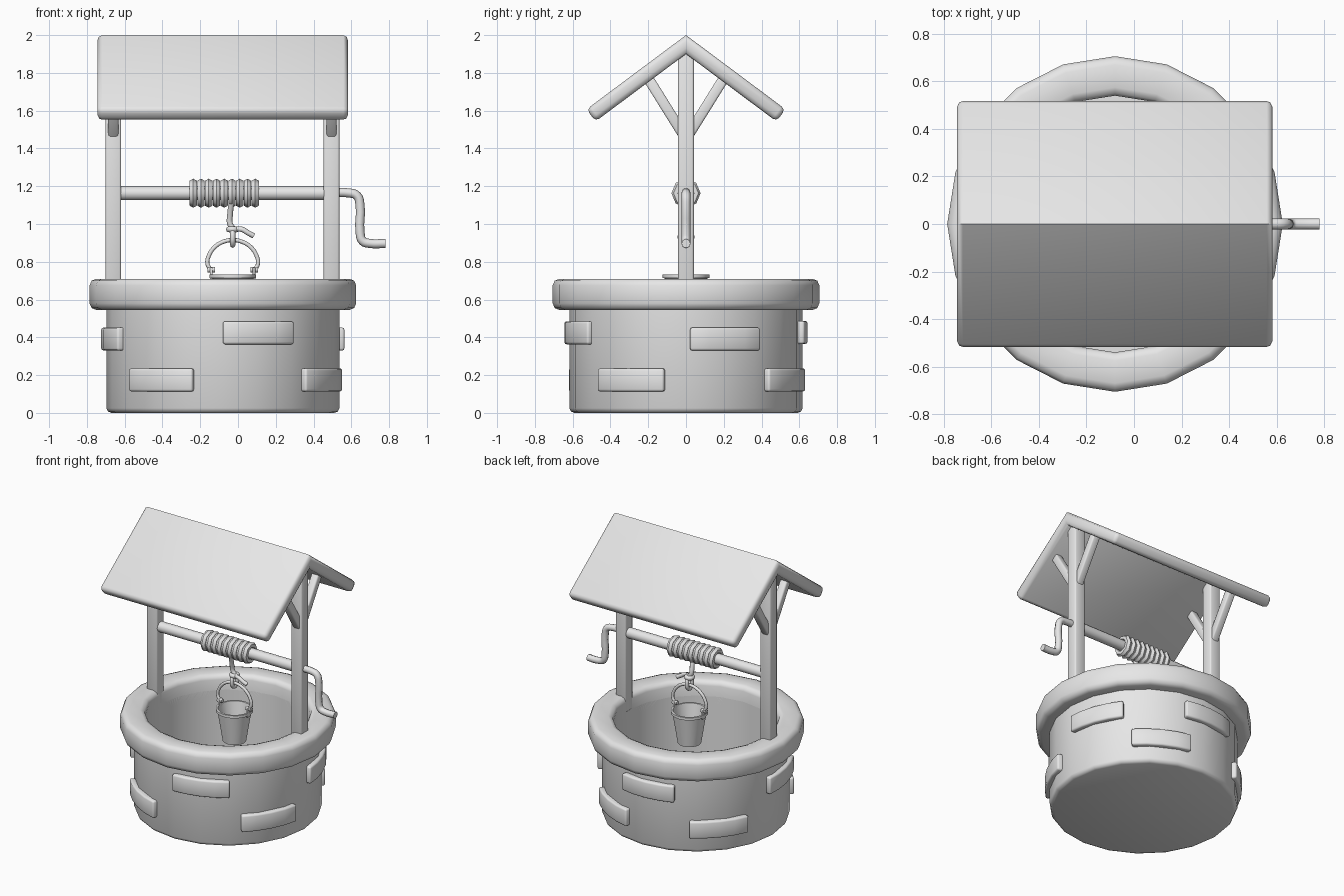
import bpy, bmesh
from math import sin, cos, pi, radians, atan2
from mathutils import Matrix, Vector

if "Cube" in bpy.data.objects:
    bpy.data.objects.remove(bpy.data.objects["Cube"])

GREY = (0.8, 0.8, 0.8, 1)
stone = bpy.data.materials.new("plain_grey")
stone.use_nodes = True
stone.diffuse_color = GREY
stone.node_tree.nodes["Principled BSDF"].inputs["Base Color"].default_value = GREY

CX = -0.08      # axis of the well
BX = -0.028     # axis of the bucket
AXLE_Z = 1.163


def style(ob, name):
    ob.name = ob.data.name = name
    ob.data.materials.clear()
    ob.data.materials.append(stone)
    bpy.ops.object.select_all(action='DESELECT')
    ob.select_set(True)
    bpy.context.view_layer.objects.active = ob
    bpy.ops.object.shade_smooth_by_angle(angle=radians(50))
    return ob


def finish(bm, name, bevel=0, limit=80):
    bmesh.ops.recalc_face_normals(bm, faces=bm.faces)
    if bevel:
        edges = [e for e in bm.edges if e.calc_face_angle(0) > radians(limit)]
        bmesh.ops.bevel(bm, geom=edges, offset=bevel, segments=2, profile=0.5, affect='EDGES')
    me = bpy.data.meshes.new(name)
    bm.to_mesh(me)
    bm.free()
    ob = bpy.data.objects.new(name, me)
    bpy.context.collection.objects.link(ob)
    return style(ob, name)


def lathe(name, profile, x, sides, closed=False):
    bm = bmesh.new()
    vs = [bm.verts.new((r, 0, z)) for r, z in profile]
    pairs = list(zip(vs, vs[1:])) + ([(vs[-1], vs[0])] if closed else [])
    edges = [bm.edges.new(p) for p in pairs]
    bmesh.ops.spin(bm, geom=vs + edges, cent=(0, 0, 0), axis=(0, 0, 1),
                   angle=2 * pi, steps=sides, use_merge=False)
    bmesh.ops.remove_doubles(bm, verts=bm.verts, dist=0.0005)
    bmesh.ops.translate(bm, verts=bm.verts, vec=(x, 0, 0))
    return finish(bm, name)


def box(name, loc, size, tilt=0, bevel=0.01):
    bm = bmesh.new()
    bmesh.ops.create_cube(bm, size=1)
    bm.transform(Matrix.Translation(loc) @ Matrix.Rotation(tilt, 4, 'X')
                 @ Matrix.Diagonal((*size, 1)))
    return finish(bm, name, bevel)


def rod(name, a, b, radius, sides=12):
    a, b = Vector(a), Vector(b)
    bpy.ops.mesh.primitive_cylinder_add(vertices=sides, radius=radius, depth=(b - a).length,
                                        location=(a + b) / 2)
    ob = bpy.context.object
    ob.rotation_euler = (b - a).to_track_quat('Z', 'Y').to_euler()
    return style(ob, name)


def tube(name, points, radius, closed=False):
    cu = bpy.data.curves.new(name, 'CURVE')
    cu.dimensions = '3D'
    cu.bevel_depth, cu.bevel_resolution = radius, 2
    cu.resolution_u = 4
    cu.use_fill_caps = True
    sp = cu.splines.new('BEZIER')
    sp.bezier_points.add(len(points) - 1)
    sp.use_cyclic_u = closed
    for p, co in zip(sp.bezier_points, points):
        p.co = co
        p.handle_left_type = p.handle_right_type = 'AUTO'
    ob = bpy.data.objects.new(name, cu)
    bpy.context.collection.objects.link(ob)
    bpy.ops.object.select_all(action='DESELECT')
    ob.select_set(True)
    bpy.context.view_layer.objects.active = ob
    bpy.ops.object.convert(target='MESH')
    return style(bpy.context.object, name)


def brick(name, start, end, z0, z1, steps=4):
    bm = bmesh.new()
    low = []
    for r, order in ((0.645, range(steps + 1)), (0.58, range(steps, -1, -1))):
        for i in order:
            a = radians(start + (end - start) * i / steps)
            low.append(bm.verts.new((CX + r * cos(a), r * sin(a), z0)))
    face = bm.faces.new(low)
    top = bmesh.ops.extrude_face_region(bm, geom=[face])["geom"]
    bmesh.ops.translate(bm, verts=[g for g in top if isinstance(g, bmesh.types.BMVert)],
                        vec=(0, 0, z1 - z0))
    return finish(bm, name, 0.012, 60)


# Stone wall with hollow inside, and the rounded rim on top
lathe("well_wall", [(0, 0), (0.59, 0), (0.608, 0.007), (0.617, 0.025), (0.617, 0.6),
                    (0.54, 0.6), (0.54, 0.06), (0, 0.06)], CX, 20)
lathe("well_rim", [(0.54, 0.545), (0.67, 0.545), (0.695, 0.555), (0.706, 0.58),
                   (0.706, 0.675), (0.695, 0.7), (0.67, 0.71), (0.575, 0.71),
                   (0.55, 0.7), (0.54, 0.675)], CX, 20, closed=True)

# Raised bricks: four in each course
for i, start in enumerate((-141, -47, 43, 121)):
    brick(f"lower_brick_{i + 1}", start, start + 36.5, 0.113, 0.236)
for i, (start, z) in enumerate(((-90, 0.363), (2, 0.33), (76, 0.365), (174, 0.33))):
    brick(f"upper_brick_{i + 1}", start, start + 36, z, z + 0.122)

# Posts and their roof braces
for side, x in (("right", -0.66), ("left", 0.495)):
    box(f"{side}_post", (x, 0, 1.26), (0.083, 0.083, 1.32))
    for end, s in (("front", -1), ("back", 1)):
        box(f"{side}_{end}_brace", (x, s * 0.103, 1.615), (0.055, 0.055, 0.38),
            -s * atan2(0.53, 0.85))

# Gabled roof
bm = bmesh.new()
ridge_out, ridge_in = (0, 2.0), (0, 1.9)
eave_out, eave_in = (0.527, 1.607), (0.479, 1.543)
outline = [ridge_out, eave_out, eave_in, ridge_in,
           (-eave_in[0], eave_in[1]), (-eave_out[0], eave_out[1])]
gable = bm.faces.new([bm.verts.new((-0.745, y, z)) for y, z in outline])
far = bmesh.ops.extrude_face_region(bm, geom=[gable])["geom"]
bmesh.ops.translate(bm, verts=[g for g in far if isinstance(g, bmesh.types.BMVert)],
                    vec=(1.328, 0, 0))
finish(bm, "roof", 0.025)

# Axle, crank and rope coils
rod("axle", (-0.66, 0, AXLE_Z), (0.495, 0, AXLE_Z), 0.037)
tube("crank", [(0.5, 0, 1.165), (0.58, 0, 1.165), (0.63, 0, 1.15), (0.646, 0, 1.1),
               (0.646, 0, 0.96), (0.66, 0, 0.91), (0.7, 0, 0.897), (0.78, 0, 0.897)], 0.024)
for i in range(9):
    bpy.ops.mesh.primitive_torus_add(location=(-0.237 + i * 0.041, 0, AXLE_Z),
                                     rotation=(0, pi / 2, 0), major_segments=8,
                                     minor_segments=6, major_radius=0.055, minor_radius=0.022)
    style(bpy.context.object, f"rope_coil_{i + 1}")

# Hanging rope with a loop, knot and loose tail
tube("rope", [(-0.035, -0.03, 1.11), (-0.042, -0.01, 1.05), (-0.042, 0, 1.0),
              (-0.02, 0, 0.968)], 0.016)
tube("rope_loop", [(BX, 0.03 * sin(a), 0.93 + 0.042 * cos(a))
                   for a in [i * pi / 4 for i in range(8)]], 0.014, closed=True)
tube("rope_knot", [(BX + 0.02 * cos(a), 0.02 * sin(a), 0.972)
                   for a in [i * pi / 3 for i in range(6)]], 0.016, closed=True)
tube("rope_tail", [(-0.02, -0.01, 0.972), (0.02, -0.02, 0.972), (0.05, -0.02, 0.955),
                   (0.083, -0.015, 0.937)], 0.014)

# Bucket, ears and arched handle
lathe("bucket", [(0, 0.5), (0.078, 0.5), (0.112, 0.712), (0.124, 0.714), (0.124, 0.733),
                 (0.11, 0.733), (0.074, 0.52), (0, 0.52)], BX, 16)
for side, s in (("right", -1), ("left", 1)):
    x = BX + s * 0.113
    box(f"{side}_bucket_ear", (x, 0, 0.735), (0.014, 0.04, 0.07), bevel=0.004)
    rod(f"{side}_bucket_pin", (x - s * 0.018, 0, 0.758), (x + s * 0.02, 0, 0.758), 0.015, 8)
arch = [(BX + 0.134 * cos(a), 0, 0.79 + 0.125 * sin(a)) for a in [i * pi / 8 for i in range(9)]]
tube("bucket_handle", [(BX + 0.115, 0, 0.755)] + arch + [(BX - 0.115, 0, 0.755)], 0.011)
